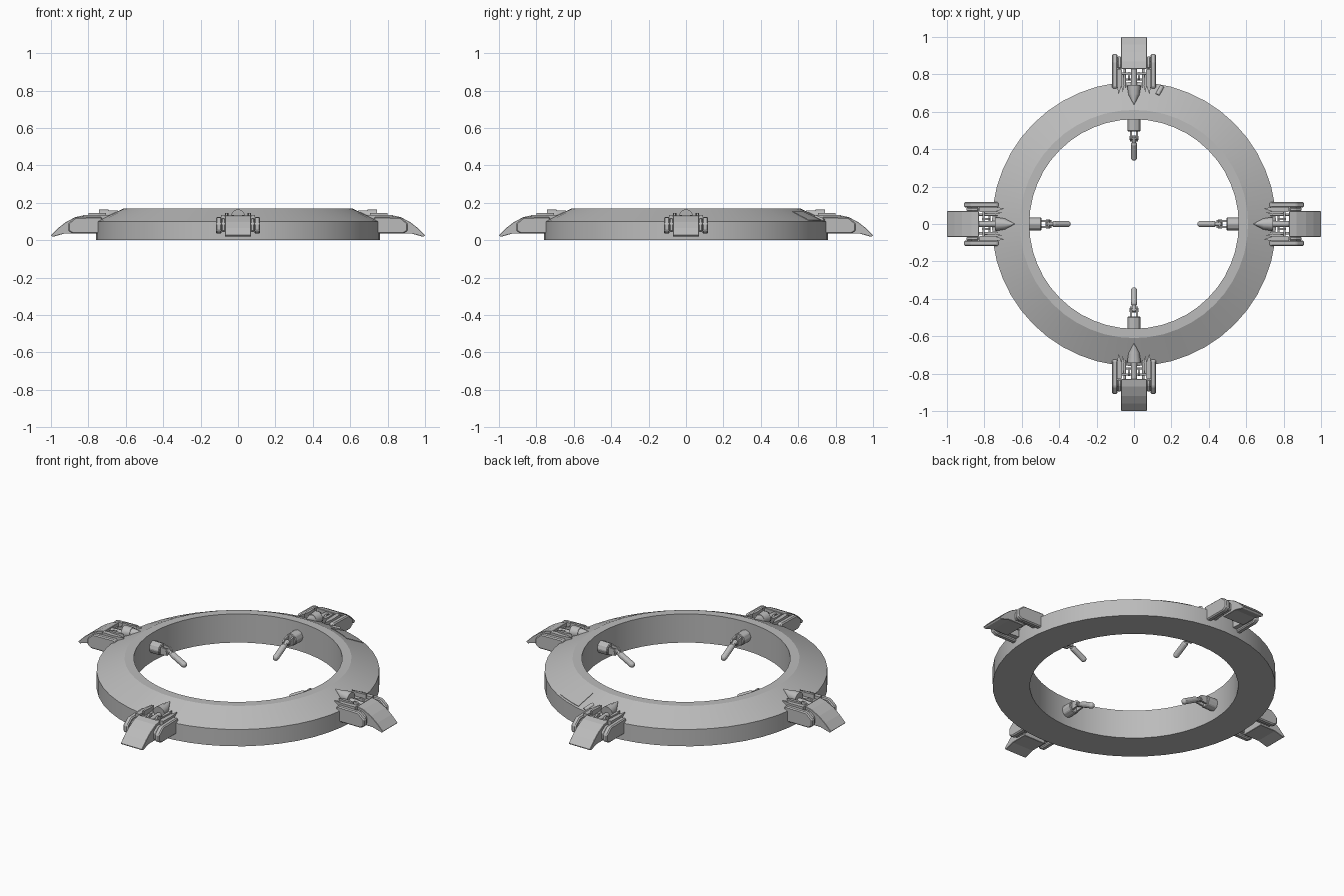
import bpy, bmesh, math
from mathutils import Vector, Matrix

cube = bpy.data.objects.get("Cube")
if cube:
    bpy.data.objects.remove(cube, do_unlink=True)

grey = bpy.data.materials.new("plain grey")
grey.use_nodes = True
grey.diffuse_color = (0.5, 0.5, 0.5, 1)
grey.node_tree.nodes["Principled BSDF"].inputs["Base Color"].default_value = (0.5, 0.5, 0.5, 1)

SIDES = {"back": 0, "right": 90, "front": 180, "left": -90}
# The model's left is +x
SIDES["left"], SIDES["right"] = -90, 90


def finish(bm, name, bevel=0.0, smooth=False):
    """Turn a bmesh into a grey object."""
    bmesh.ops.recalc_face_normals(bm, faces=bm.faces)
    mesh = bpy.data.meshes.new(name)
    bm.to_mesh(mesh)
    bm.free()
    mesh.materials.append(grey)
    obj = bpy.data.objects.new(name, mesh)
    bpy.context.collection.objects.link(obj)
    if bevel:
        mod = obj.modifiers.new("bevel", "BEVEL")
        mod.width, mod.segments = bevel, 1
    if smooth:
        bpy.ops.object.select_all(action="DESELECT")
        obj.select_set(True)
        bpy.context.view_layer.objects.active = obj
        bpy.ops.object.shade_smooth_by_angle(angle=math.radians(25))
    return obj


def prism(bm, outline, lo, hi, axis="x"):
    """Extrude an outline: (y, z) along x, or (x, y) along z."""
    def at(p, d):
        return (d, *p) if axis == "x" else (*p, d)
    face = bm.faces.new([bm.verts.new(at(p, lo)) for p in outline])
    moved = bmesh.ops.extrude_face_region(bm, geom=[face])["geom"]
    step = Vector(at((0, 0), hi - lo))
    bmesh.ops.translate(bm, vec=step, verts=[v for v in moved if isinstance(v, bmesh.types.BMVert)])


def rod(bm, a, b, r1, r2=None, sides=12):
    """A round bar or cone between two points."""
    a, b = Vector(a), Vector(b)
    turn = (b - a).to_track_quat("Z", "Y").to_matrix().to_4x4()
    bmesh.ops.create_cone(bm, cap_ends=True, segments=sides, radius1=r1,
                          radius2=r1 if r2 is None else r2, depth=(b - a).length,
                          matrix=Matrix.Translation((a + b) / 2) @ turn)


def mirror_x(bm):
    copy = bmesh.ops.duplicate(bm, geom=bm.verts[:] + bm.edges[:] + bm.faces[:])["geom"]
    bmesh.ops.scale(bm, vec=(-1, 1, 1), verts=[v for v in copy if isinstance(v, bmesh.types.BMVert)])


def around(obj):
    """Repeat a part on all four sides of the ring."""
    base = obj.name
    for i, (side, angle) in enumerate(SIDES.items()):
        part = obj if i == 0 else obj.copy()
        if i:
            bpy.context.collection.objects.link(part)
        part.name = side + "_" + base
        part.rotation_euler.z = math.radians(angle)


# Main ring, turned from its cross-section
bm = bmesh.new()
section = [(0.56, 0), (0.76, 0), (0.76, 0.10), (0.61, 0.17), (0.56, 0.17)]
loop = [bm.verts.new((r, 0, z)) for r, z in section]
edges = [bm.edges.new((loop[i], loop[(i + 1) % 5])) for i in range(5)]
bmesh.ops.spin(bm, geom=loop + edges, axis=(0, 0, 1), cent=(0, 0, 0),
               angle=math.tau, steps=48, use_duplicate=False)
bmesh.ops.remove_doubles(bm, verts=bm.verts, dist=0.0005)
finish(bm, "ring", smooth=True)

# Flush hatch on the sloped top, between two angles
bm = bmesh.new()
rows = []
for i in range(5):
    a = math.radians(61 + 3.4 * i)
    rows.append([bm.verts.new((r * math.cos(a), r * math.sin(a), 0.4547 - r * 0.4667 + lift))
                 for r, lift in ((0.65, 0), (0.65, 0.003), (0.75, 0.003), (0.75, 0))])
for a, b in zip(rows, rows[1:]):
    for k in range(4):
        bm.faces.new((a[k], a[(k + 1) % 4], b[(k + 1) % 4], b[k]))
bm.faces.new(rows[0])
bm.faces.new(rows[-1])
finish(bm, "hatch_panel")

# Small grab handle next to the hatch
bm = bmesh.new()
rod(bm, (0.125, 0.69, 0.124), (0.15, 0.735, 0.103), 0.012)
finish(bm, "grab_handle", smooth=True)

# Outer sloped ramp
bm = bmesh.new()
prism(bm, [(0.83, 0.035), (0.93, 0.035), (0.99, 0.018), (1.0, 0.026), (0.96, 0.066),
           (0.92, 0.097), (0.87, 0.123), (0.83, 0.132)], -0.07, 0.07)
around(finish(bm, "ramp", 0.002))

# Chamfered side housings that join the ramp to the ring
bm = bmesh.new()
prism(bm, [(0.70, 0.05), (0.74, 0.035), (0.885, 0.035), (0.908, 0.05),
           (0.908, 0.09), (0.87, 0.122), (0.73, 0.125)], 0.088, 0.118)
prism(bm, [(0.83, 0.045), (0.895, 0.045), (0.895, 0.09), (0.86, 0.115), (0.83, 0.115)], 0.066, 0.09)
mirror_x(bm)
around(finish(bm, "side_housings", 0.006))

# Pointed fins beside the nose
bm = bmesh.new()
prism(bm, [(0.083, 0.69), (0.092, 0.75), (0.09, 0.83), (0.066, 0.83), (0.06, 0.76)], 0.05, 0.135, "z")
prism(bm, [(0.06, 0.705), (0.07, 0.745), (0.066, 0.80), (0.056, 0.80), (0.052, 0.74)], 0.09, 0.145, "z")
mirror_x(bm)
around(finish(bm, "fins"))

# Tapered nose lying on the ring slope
bm = bmesh.new()
rod(bm, (0, 0.74, 0.128), (0, 0.69, 0.134), 0.037, 0.029, 16)
rod(bm, (0, 0.69, 0.134), (0, 0.64, 0.156), 0.029, 0.002, 16)
around(finish(bm, "nose", smooth=True))

# Linkage across the open gap
bm = bmesh.new()
for y, z in ((0.772, 0.105), (0.805, 0.115)):
    rod(bm, (-0.075, y, z), (0.075, y, z), 0.006)
rod(bm, (0, 0.73, 0.115), (0, 0.84, 0.11), 0.016)
for x in (-0.05, 0.05):
    rod(bm, (x, 0.73, 0.115), (x, 0.84, 0.11), 0.006)
for x in (-0.027, 0.027):
    rod(bm, (x - 0.005, 0.79, 0.112), (x + 0.005, 0.79, 0.112), 0.022)
around(finish(bm, "linkage", smooth=True))

# Inner clamp base on the inner wall
bm = bmesh.new()
rod(bm, (0, 0.57, 0.088), (0, 0.495, 0.088), 0.036, sides=8)
around(finish(bm, "clamp_base", 0.004))

# Forked hinge with its pin
bm = bmesh.new()
prism(bm, [(0.50, 0.065), (0.50, 0.112), (0.455, 0.105), (0.44, 0.09), (0.45, 0.07)], 0.011, 0.021)
mirror_x(bm)
rod(bm, (-0.025, 0.46, 0.087), (0.025, 0.46, 0.087), 0.01)
rod(bm, (0, 0.47, 0.09), (0, 0.425, 0.072), 0.012)
around(finish(bm, "clamp_hinge", smooth=True))

# Rounded finger tilting down to the centre
bm = bmesh.new()
heel, tip = (0, 0.425, 0.073), (0, 0.355, 0.036)
rod(bm, heel, tip, 0.017)
for end in (heel, tip):
    bmesh.ops.create_uvsphere(bm, u_segments=12, v_segments=8, radius=0.017,
                              matrix=Matrix.Translation(end))
around(finish(bm, "clamp_finger", smooth=True))
